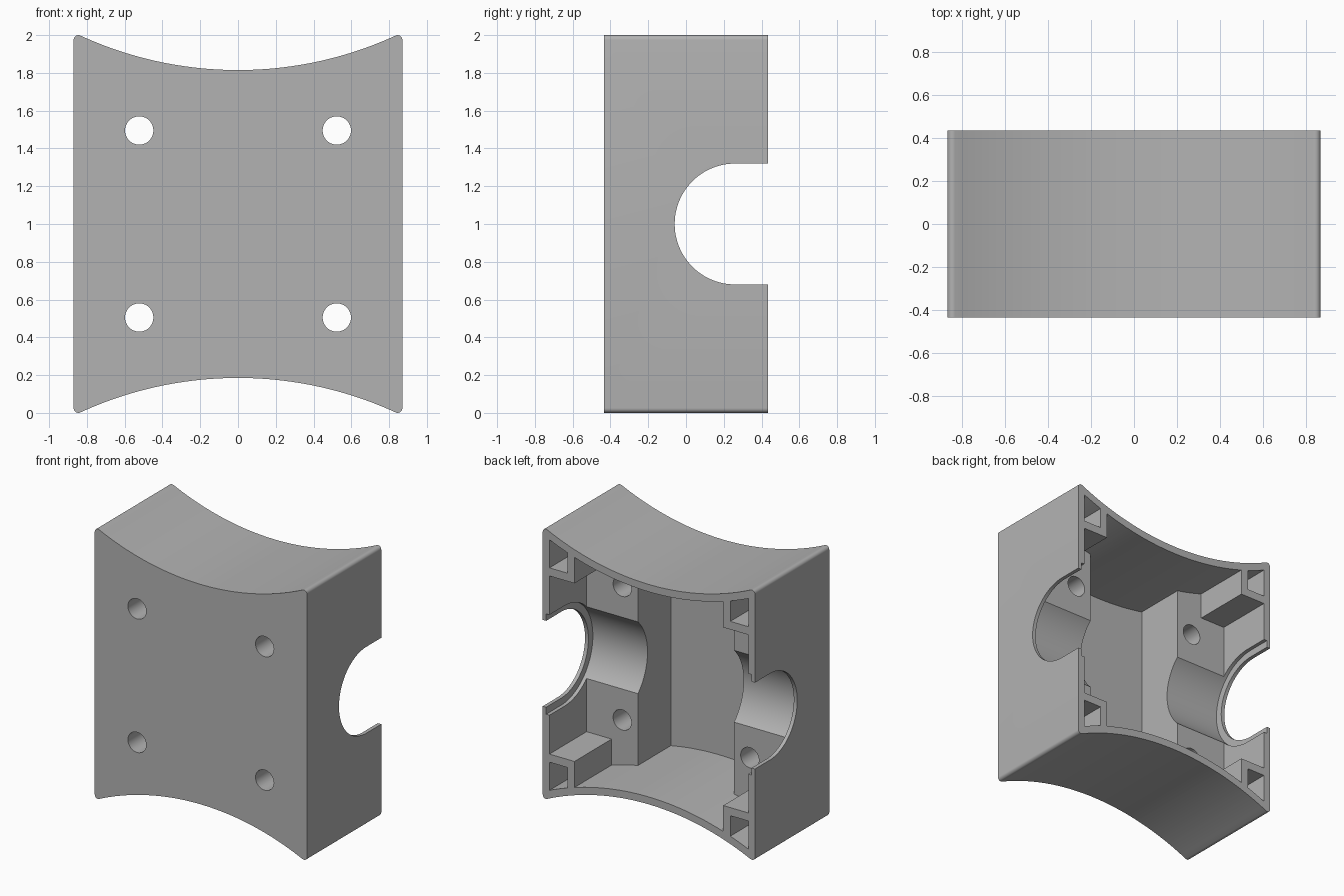
import bpy, bmesh, math

cube = bpy.data.objects.get("Cube")
if cube:
    bpy.data.objects.remove(cube, do_unlink=True)

HALF_W, HALF_D, WALL = 0.87, 0.435, 0.055
ARC_R, ARC_Z = 2.0, 3.815          # concave top: radius and centre height
BLOCK_X, BOSS_X, POCKET_X = 0.394, 0.61, 0.668
BOSS_Z, POCKET_Z = 1.66, 1.72
BORE_Y, BORE_R, STEP_R = 0.26, 0.32, 0.372
INNER_X = HALF_W - WALL
BACK = HALF_D + 0.2                # cutters overshoot the open back

grey = bpy.data.materials.new("grey plastic")
grey.use_nodes = True
colour = (0.45, 0.45, 0.45, 1)
grey.diffuse_color = colour
grey.node_tree.nodes["Principled BSDF"].inputs["Base Color"].default_value = colour


def extrude(name, profile, start, end, axis="y"):
    """Solid from a 2D profile (horizontal, z) swept along x or y."""
    bm = bmesh.new()
    place = (lambda u, v, s: (u, s, v)) if axis == "y" else (lambda u, v, s: (s, u, v))
    rings = [[bm.verts.new(place(u, v, s)) for u, v in profile] for s in (start, end)]
    bm.faces.new(rings[0])
    bm.faces.new(rings[1])
    n = len(profile)
    for i in range(n):
        j = (i + 1) % n
        bm.faces.new((rings[0][i], rings[0][j], rings[1][j], rings[1][i]))
    bmesh.ops.recalc_face_normals(bm, faces=bm.faces)
    mesh = bpy.data.meshes.new(name)
    bm.to_mesh(mesh)
    bm.free()
    mesh.materials.append(grey)
    obj = bpy.data.objects.new(name, mesh)
    bpy.context.collection.objects.link(obj)
    return obj


def arc_points(x0, x1, radius):
    """Points of the concave top from x0 to x1, on shared stations."""
    stations = {i / 25 for i in range(-25, 26)}
    for b in (BLOCK_X, BOSS_X, POCKET_X):
        stations |= {b, -b}
    xs = [x0] + sorted(x for x in stations if x0 + 1e-3 < x < x1 - 1e-3) + [x1]
    return [(x, ARC_Z - math.sqrt(radius ** 2 - x * x)) for x in xs]


def outline(half, radius, corner=0.0):
    """Four-sided outline with concave top and bottom, and rounded tips."""
    cx = half - corner
    cz = ARC_Z - math.sqrt((radius + corner) ** 2 - cx * cx)
    lean = math.asin(cx / (radius + corner))
    end = cx - corner * math.sin(lean)
    top = arc_points(-end, end, radius)
    if corner:
        tip = [(cx + corner * math.cos(a), cz + corner * math.sin(a))
               for a in ((math.pi / 2 + lean) * (1 - i / 8) for i in range(1, 9))]
        top = [(-x, z) for x, z in reversed(tip)] + top + tip
    return top + [(x, 2 - z) for x, z in reversed(top)]


def circle(cx, cz, r, n=40):
    return [(cx + r * math.cos(2 * math.pi * i / n), cz + r * math.sin(2 * math.pi * i / n))
            for i in range(n)]


def slot(r):
    """Half-round slot running out through the back."""
    arc = [math.pi * (0.5 + i / 48) for i in range(49)]
    return ([(BACK, 1 + r)] + [(BORE_Y + r * math.cos(a), 1 + r * math.sin(a)) for a in arc]
            + [(BACK, 1 - r)])


# Outer body
housing = extrude("housing", outline(HALF_W, ARC_R, 0.025), -HALF_D, HALF_D)

# Hollows: deep middle, shallow sides that leave the corner bosses standing
inner_r = ARC_R + WALL
cutters = [
    extrude("middle_cavity", outline(BLOCK_X, inner_r), -HALF_D + 0.05, BACK),
    extrude("upper_cavity", outline(BOSS_X, inner_r), 0, BACK),
    extrude("side_cavity", [(-INNER_X, 2 - BOSS_Z), (INNER_X, 2 - BOSS_Z),
                            (INNER_X, BOSS_Z), (-INNER_X, BOSS_Z)], 0, BACK),
    # Cross bore, wider inside than through the outer skin
    extrude("stepped_bore", slot(STEP_R), -HALF_W + 0.028, HALF_W - 0.028, "x"),
    extrude("through_bore", slot(BORE_R), -1, 1, "x"),
]

# Corner pockets and screw holes
pocket = [(INNER_X, POCKET_Z), (POCKET_X, POCKET_Z)] + arc_points(POCKET_X, INNER_X, inner_r)
for sx in (-1, 1):
    for sz in (-1, 1):
        shape = [(sx * x, 1 + sz * (z - 1)) for x, z in pocket]
        cutters.append(extrude("corner_pocket", shape, 0, BACK))
        cutters.append(extrude("screw_hole", circle(sx * 0.523, 1 + sz * 0.495, 0.075),
                               -HALF_D - 0.1, 0.1))

bpy.context.view_layer.objects.active = housing
for cutter in cutters:
    mod = housing.modifiers.new(cutter.name, "BOOLEAN")
    mod.operation = "DIFFERENCE"
    mod.solver = "EXACT"
    mod.object = cutter
    bpy.ops.object.modifier_apply(modifier=mod.name)
    bpy.data.objects.remove(cutter, do_unlink=True)

# Smooth curves, crisp edges
bpy.ops.object.select_all(action="DESELECT")
housing.select_set(True)
bpy.ops.object.shade_smooth_by_angle(angle=math.radians(30))
